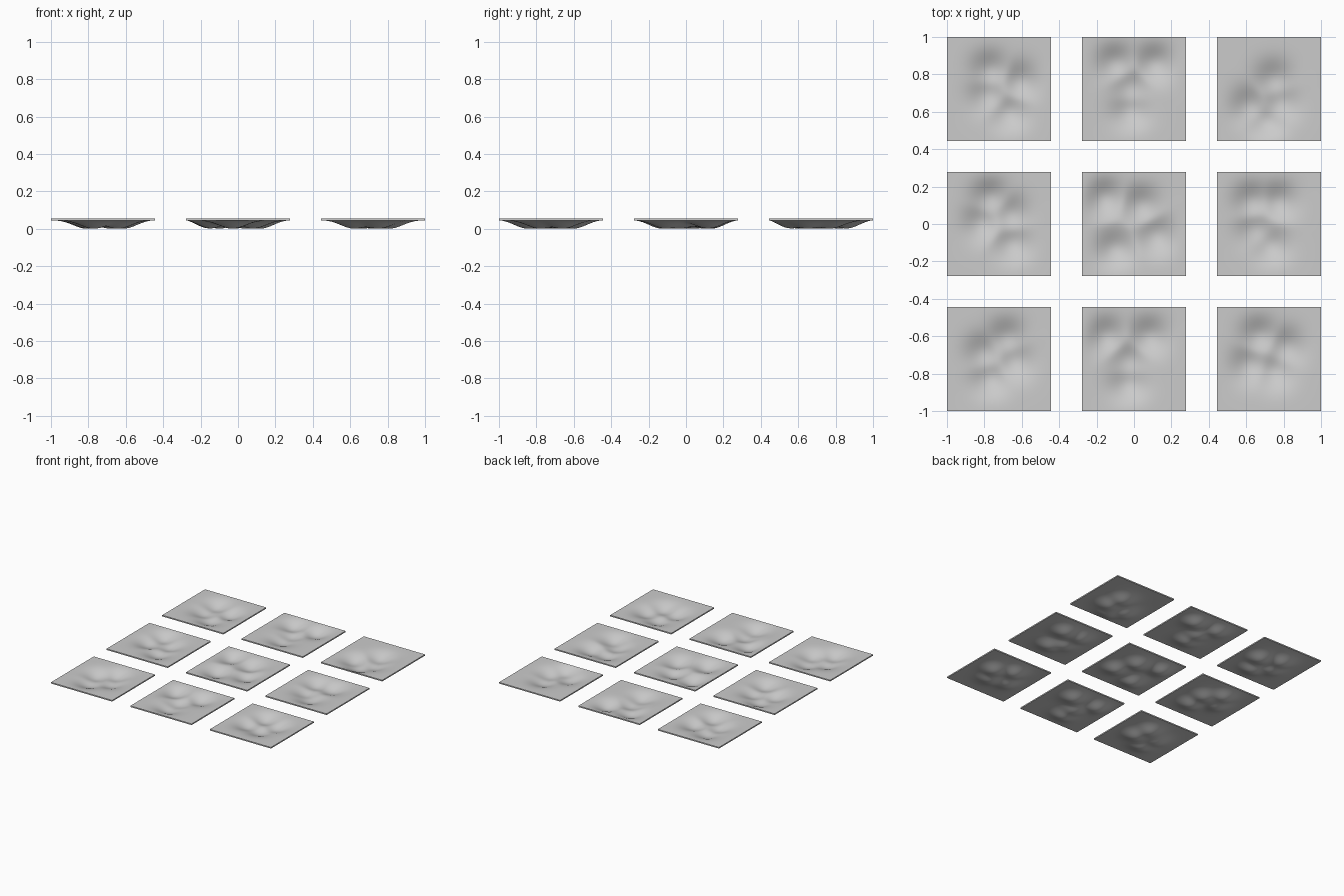
import bpy, bmesh, math

if "Cube" in bpy.data.objects:
    bpy.data.objects.remove(bpy.data.objects["Cube"])

SIZE, TOP, THICK, DEPTH, N = 0.556, 0.056, 0.010, 0.045, 48
PITCH, RADIUS, POWER = 1 - SIZE / 2, 0.07, 2.5

# dent centres of each tile in plan, rows from back to front
DENTS = [
    [(-.77, .82), (-.61, .76), (-.78, .69), (-.67, .60)],
    [(-.10, .86), (.11, .86), (-.02, .73), (-.02, .61)],
    [(.75, .77), (.62, .63), (.78, .65), (.71, .55)],
    [(-.77, .14), (-.81, .01), (-.66, .05), (-.65, -.10)],
    [(-.16, .14), (.04, .10), (.12, -.06), (-.10, -.13)],
    [(.63, .12), (.77, .12), (.65, -.03), (.73, -.11)],
    [(-.68, -.61), (-.80, -.69), (-.64, -.73), (-.77, -.82)],
    [(-.15, -.60), (.08, -.60), (-.03, -.73), (-.03, -.85)],
    [(.67, -.60), (.81, -.66), (.62, -.75), (.75, -.78)],
]


def dent_depth(x, y, dents):
    # soft union keeps ridges between neighbouring dents
    k = POWER / (2 * RADIUS ** 2)
    s = sum(math.exp(-k * ((x - a) ** 2 + (y - b) ** 2)) for a, b in dents)
    return s ** (1 / POWER)


def make_tile(col, row, dents):
    cx, cy, half = col * PITCH, row * PITCH, SIZE / 2
    bm = bmesh.new()
    bmesh.ops.create_grid(bm, x_segments=N, y_segments=N, size=half)
    raw = []
    for v in bm.verts:
        fade = max(0, 1 - (v.co.x / half) ** 6) * max(0, 1 - (v.co.y / half) ** 6)
        raw.append(dent_depth(cx + v.co.x, cy + v.co.y, dents) * fade)
    deepest = max(raw)
    for v, d in zip(bm.verts, raw):
        v.co.z = TOP - DEPTH * d / deepest
    # thickness: a matching lower sheet and side walls
    skin = bmesh.ops.extrude_face_region(bm, geom=bm.faces[:], use_keep_orig=True)
    for g in skin["geom"]:
        if isinstance(g, bmesh.types.BMVert):
            g.co.z -= THICK
    bmesh.ops.recalc_face_normals(bm, faces=bm.faces)
    mesh = bpy.data.meshes.new("dented_tile")
    bm.to_mesh(mesh)
    bm.free()
    ob = bpy.data.objects.new(f"dented_tile_{row + 1}_{col + 1}", mesh)
    ob.location = (cx, cy, 0)
    bpy.context.collection.objects.link(ob)
    bpy.ops.object.select_all(action='DESELECT')
    ob.select_set(True)
    bpy.context.view_layer.objects.active = ob
    bpy.ops.object.shade_smooth_by_angle(angle=math.radians(40))


for i, dents in enumerate(DENTS):
    make_tile(i % 3 - 1, 1 - i // 3, dents)
